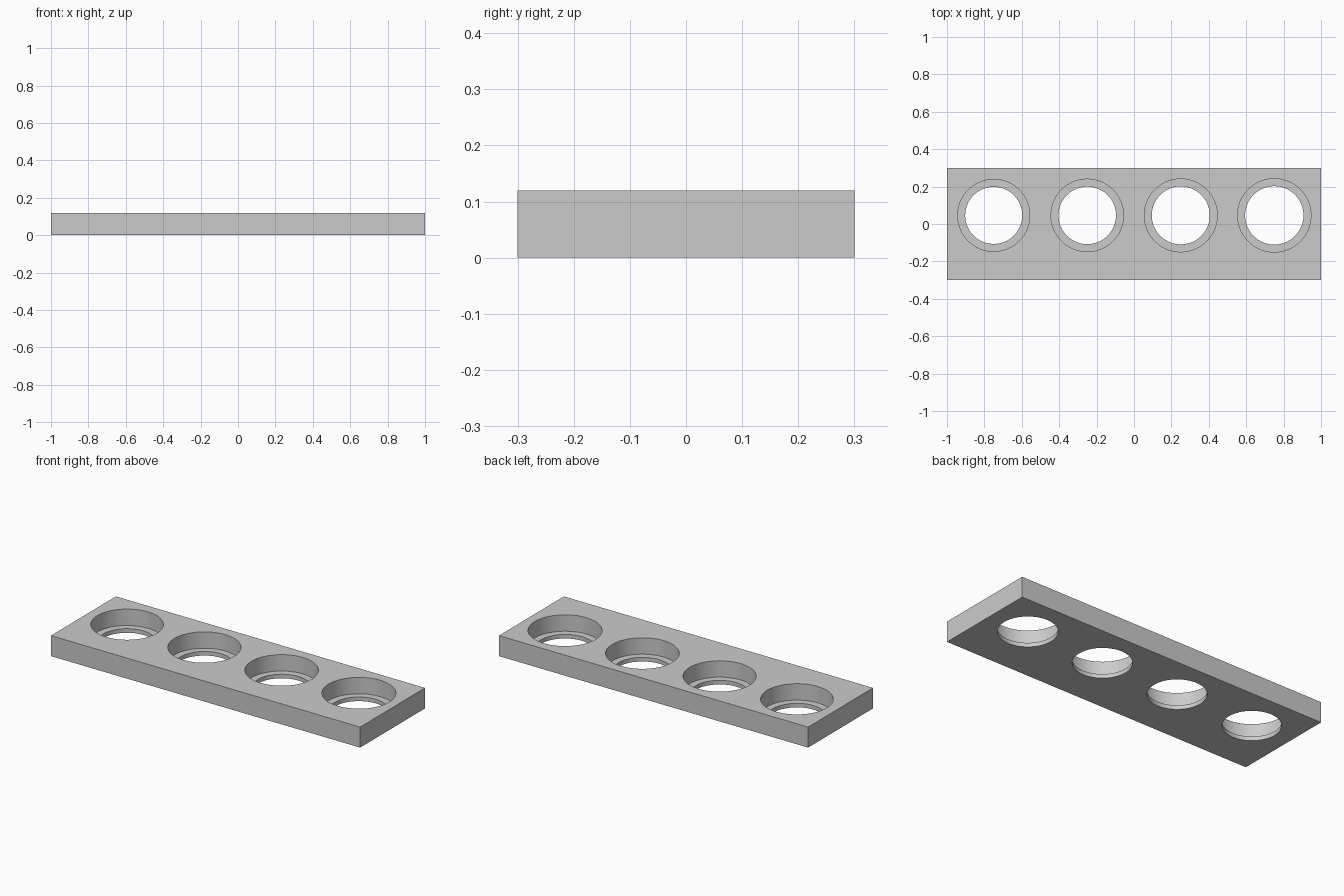
import bpy
import math

LENGTH, WIDTH, HEIGHT = 2.0, 0.6, 0.12
LEDGE = 0.024          # thickness of the lip under each socket
LIP = 0.04             # width of the lip
HOLE_Y = 0.046
SPACING = 0.5

default_cube = bpy.data.objects.get("Cube")
if default_cube:
    bpy.data.objects.remove(default_cube, do_unlink=True)


def make_material(name, colour):
    mat = bpy.data.materials.new(name)
    mat.use_nodes = True
    mat.diffuse_color = colour
    mat.node_tree.nodes["Principled BSDF"].inputs["Base Color"].default_value = colour
    return mat


def cut_hole(target, x, radius, bottom, top):
    """Bore a vertical cylinder out of the target."""
    bpy.ops.mesh.primitive_cylinder_add(
        vertices=96, radius=radius, depth=top - bottom,
        location=(x, HOLE_Y, (top + bottom) / 2))
    cutter = bpy.context.object
    cutter.name = "hole_cutter"
    cutter.hide_render = True
    mod = target.modifiers.new("hole", "BOOLEAN")
    mod.operation = "DIFFERENCE"
    mod.solver = "EXACT"
    mod.object = cutter
    bpy.context.view_layer.objects.active = target
    bpy.ops.object.modifier_apply(modifier=mod.name)
    bpy.data.objects.remove(cutter, do_unlink=True)


# Flat rectangular plate
bpy.ops.mesh.primitive_cube_add(size=1, location=(0, 0, HEIGHT / 2))
plate = bpy.context.object
plate.name = "gauge_plate"
plate.scale = (LENGTH, WIDTH, HEIGHT)
bpy.ops.object.transform_apply(location=True, rotation=False, scale=True)
plate.data.materials.append(make_material("light grey", (0.6, 0.6, 0.6, 1)))

# Four stepped sockets, each slightly larger than the last
for i in range(4):
    x = (i - 1.5) * SPACING
    radius = 0.1925 + 0.0012 * i
    cut_hole(plate, x, radius, LEDGE, HEIGHT + 0.1)
    cut_hole(plate, x, radius - LIP, -0.1, HEIGHT + 0.1)

# Smooth bores with crisp rims
bpy.ops.object.select_all(action="DESELECT")
plate.select_set(True)
bpy.context.view_layer.objects.active = plate
bpy.ops.object.shade_smooth_by_angle(angle=math.radians(30))
